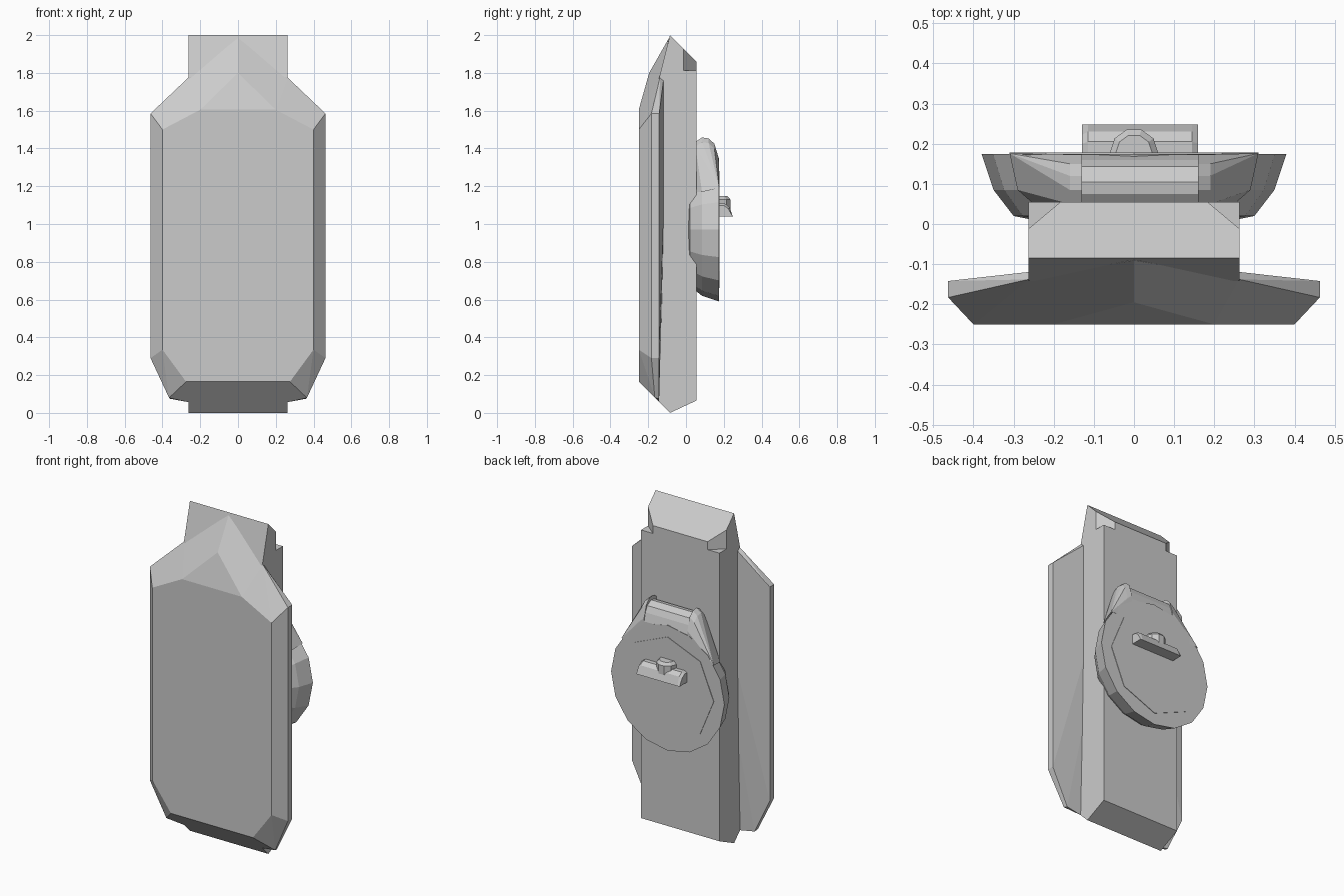
import bpy, bmesh, math

if "Cube" in bpy.data.objects:
    bpy.data.objects.remove(bpy.data.objects["Cube"])


def finish(bm, name):
    bmesh.ops.recalc_face_normals(bm, faces=bm.faces)
    me = bpy.data.meshes.new(name)
    bm.to_mesh(me)
    bm.free()
    ob = bpy.data.objects.new(name, me)
    bpy.context.collection.objects.link(ob)
    return ob


def hull(name, pts):
    bm = bmesh.new()
    vs = [bm.verts.new(p) for p in pts]
    res = bmesh.ops.convex_hull(bm, input=vs)
    junk = {v for v in res["geom_interior"] if isinstance(v, bmesh.types.BMVert)}
    bmesh.ops.delete(bm, geom=list(junk), context='VERTS')
    bmesh.ops.dissolve_limit(bm, angle_limit=0.01, verts=bm.verts, edges=bm.edges)
    return finish(bm, name)


def loft(name, rings):
    """Skin a stack of equal-length rings and cap both ends."""
    bm = bmesh.new()
    loops = [[bm.verts.new(p) for p in r] for r in rings]
    for a, b in zip(loops, loops[1:]):
        for i in range(len(a)):
            j = (i + 1) % len(a)
            bm.faces.new((a[i], a[j], b[j], b[i]))
    bm.faces.new(loops[0])
    bm.faces.new(loops[-1])
    return finish(bm, name)


def prism_x(name, yz, x0, x1):
    return loft(name, [[(x, y, z) for y, z in yz] for x in (x0, x1)])


def disc_ring(r, y, n, zc=0.97):
    return [(r * math.cos(2 * math.pi * i / n), y, zc + r * math.sin(2 * math.pi * i / n))
            for i in range(n)]


# Main upright body
body = prism_x("body", [(-0.142, 0.057), (-0.085, 0), (0.055, 0.065), (0.055, 1.86),
                        (-0.085, 2.0), (-0.142, 1.775)], -0.263, 0.263)

# Notches in the two upper rear corners
for s in (-1, 1):
    tri = [(0.263 * s, -0.012), (0.183 * s, 0.055), (0.183 * s, 0.12),
           (0.4 * s, 0.12), (0.4 * s, -0.012)]
    cutter = loft("notch_cutter", [[(x, y, z) for x, y in tri] for z in (1.812, 2.2)])
    cutter.hide_render = True
    mod = body.modifiers.new("notch", 'BOOLEAN')
    mod.operation = 'DIFFERENCE'
    mod.solver = 'EXACT'
    mod.object = cutter
    bpy.context.view_layer.objects.active = body
    bpy.ops.object.modifier_apply(modifier=mod.name)
    bpy.data.objects.remove(cutter)

# Faceted front plate, mirrored half outline
half = [(0.40, -0.25, 1.50), (0.20, -0.25, 1.605), (0.40, -0.25, 0.335), (0.275, -0.25, 0.165),
        (0.463, -0.183, 1.585), (0.463, -0.183, 0.29), (0.365, -0.165, 0.08),
        (0.463, -0.142, 1.585), (0.463, -0.142, 0.29), (0.36, -0.142, 0.075),
        (0.263, -0.138, 1.775), (0.263, -0.142, 0.057)]
hull("front_plate", [(s * x, y, z) for s in (-1, 1) for x, y, z in half]
     + [(0, -0.195, 1.80), (0, -0.09, 1.985)])

# Round dish on the back with a thin raised panel
loft("back_dish", [disc_ring(r, y, 16) for r, y in
                   ((0.25, 0.01), (0.30, 0.02), (0.35, 0.085), (0.38, 0.175))])
loft("dish_panel", [disc_ring(0.31, y, 8) for y in (0.17, 0.178)])

# Rounded hinge block on top of the dish
prism_x("hinge_block", [(0.05, 1.2), (0.05, 1.41), (0.075, 1.43), (0.105, 1.435), (0.143, 1.415),
                        (0.16, 1.38), (0.173, 1.33), (0.173, 1.2)], -0.13, 0.16)

# Tapered ears either side of the hinge
arc = [(0.05, 1.435), (0.085, 1.458), (0.12, 1.453), (0.15, 1.425), (0.173, 1.35)]
for side, s, x0 in (("left", -1, 0.13), ("right", 1, 0.16)):
    pts = [(s * x0, y, z) for y, z in arc + [(0.173, 1.2), (0.05, 1.2)]]
    pts += [(s * (x0 + 0.03), y, z - 0.025) for y, z in arc]
    pts += [(s * 0.31, 0.176, 1.19), (s * 0.29, 0.085, 1.17), (s * 0.25, 0.05, 1.17)]
    hull("hinge_ear_" + side, pts)

# Handle bar with bevelled ends
bar = [(0.17, 1.04), (0.248, 1.04), (0.23, 1.09), (0.205, 1.108), (0.17, 1.108)]
inner = [(0.17, 1.04), (0.248, 1.04), (0.222, 1.083), (0.2, 1.098), (0.17, 1.098)]
loft("handle_bar", [[(x, y, z) for y, z in p] for x, p in
                    ((-0.13, inner), (-0.115, bar), (0.145, bar), (0.16, inner))])

# Knob rising from the bar
loft("handle_knob", [[(r * math.cos(i * math.pi / 5), 0.178 + r * math.sin(i * math.pi / 5), z)
                      for i in range(6)]
                     for r, z in ((0.06, 1.06), (0.06, 1.13), (0.045, 1.147))])
